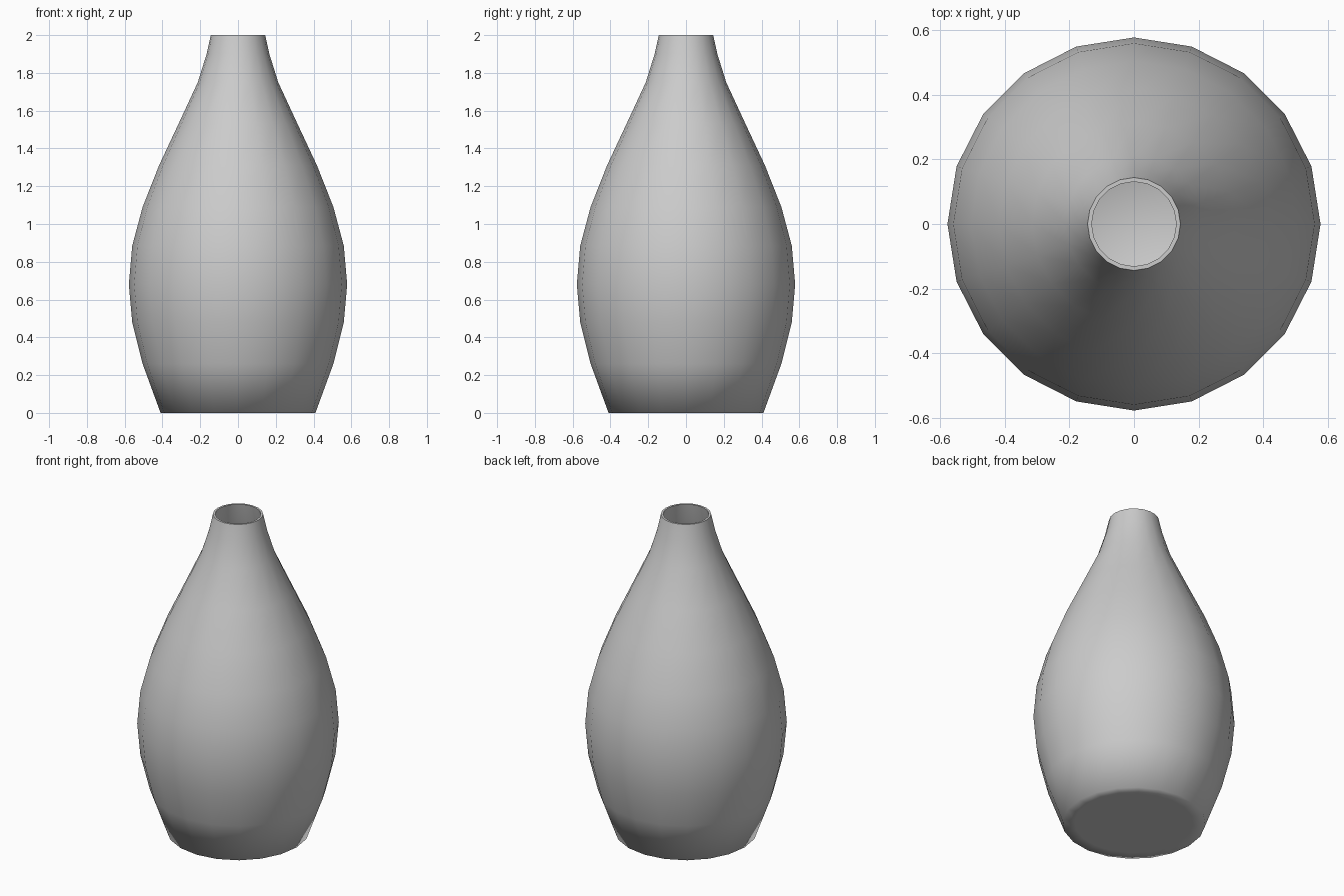
import bpy, bmesh, math

if "Cube" in bpy.data.objects:
    bpy.data.objects.remove(bpy.data.objects["Cube"])

SIDES = 20
WALL = 0.013

# Outer profile (radius, height), from the foot to the lip
outer = [(0.41, 0.0), (0.505, 0.26), (0.56, 0.48), (0.578, 0.68), (0.56, 0.885),
         (0.505, 1.09), (0.418, 1.31), (0.315, 1.53), (0.213, 1.75),
         (0.166, 1.90), (0.144, 2.0)]
# Inner wall follows the outer one, down to the inside floor
inner = [(r - WALL, max(z, WALL)) for r, z in reversed(outer)]
# Underside has a narrow inset ring around the flat base
profile = [(0.34, 0.0)] + outer + inner


def lathe(name, points):
    bm = bmesh.new()
    rings = [[bm.verts.new((r * math.cos(2 * math.pi * i / SIDES),
                            r * math.sin(2 * math.pi * i / SIDES), z))
              for i in range(SIDES)] for r, z in points]
    for a, b in zip(rings, rings[1:]):
        for i in range(SIDES):
            j = (i + 1) % SIDES
            bm.faces.new((a[i], a[j], b[j], b[i]))
    # Close the base and the inside floor
    bm.faces.new(rings[0][::-1])
    bm.faces.new(rings[-1])
    bmesh.ops.recalc_face_normals(bm, faces=bm.faces)
    mesh = bpy.data.meshes.new(name)
    bm.to_mesh(mesh)
    bm.free()
    obj = bpy.data.objects.new(name, mesh)
    bpy.context.collection.objects.link(obj)
    return obj


# Hollow vase: smooth body and foot, crisp lip
vase = lathe("vase", profile)
bpy.context.view_layer.objects.active = vase
vase.select_set(True)
bpy.ops.object.shade_smooth_by_angle(angle=math.radians(74))
